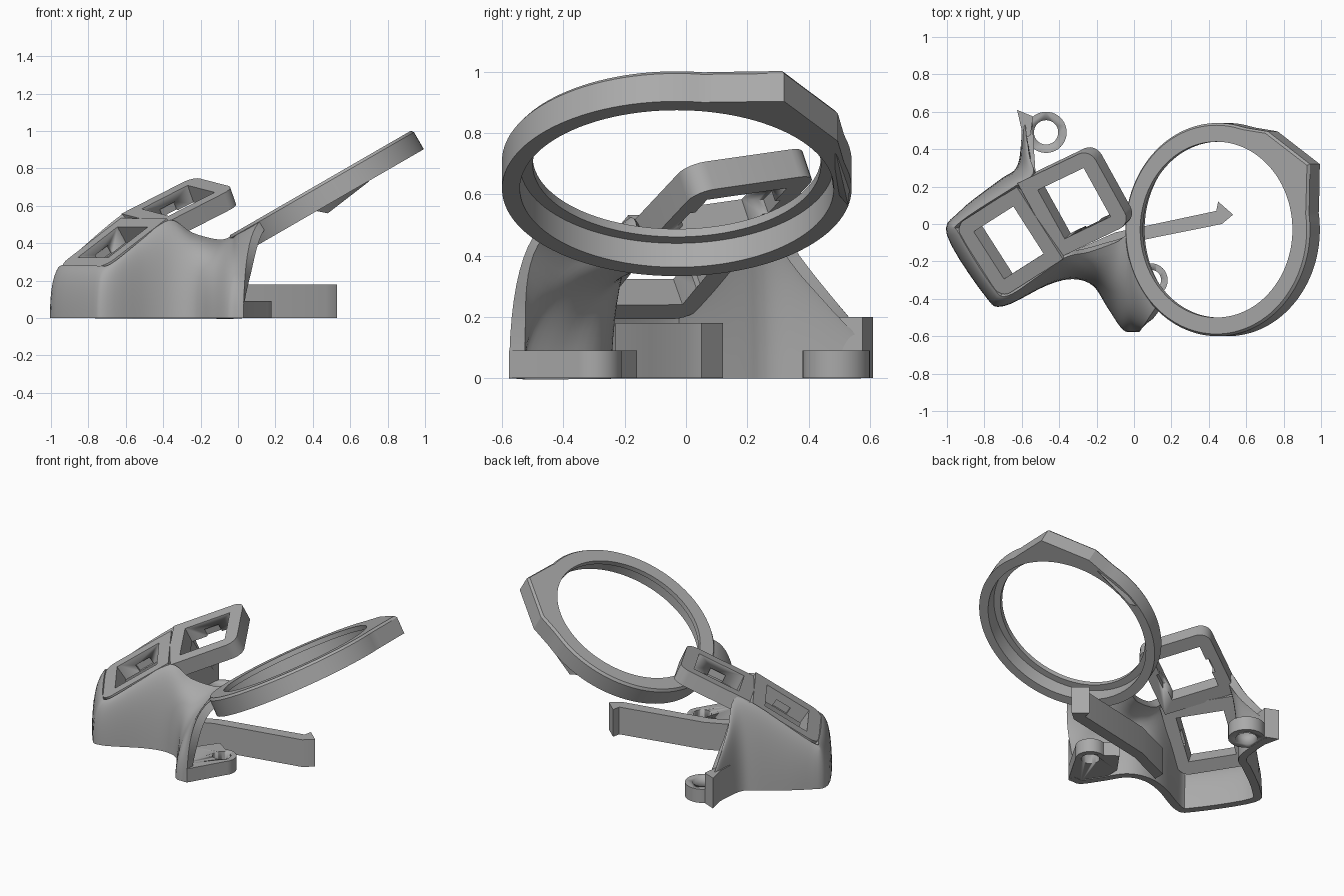
import bpy, bmesh, math
from mathutils import Vector, Matrix

if "Cube" in bpy.data.objects:
    bpy.data.objects.remove(bpy.data.objects["Cube"], do_unlink=True)

grey = bpy.data.materials.new("matte grey")
grey.use_nodes = True
grey.diffuse_color = (0.4, 0.4, 0.4, 1)
grey.node_tree.nodes["Principled BSDF"].inputs["Base Color"].default_value = (0.4, 0.4, 0.4, 1)


def finish(name, bm, matrix=Matrix(), fix=True, angle=30):
    if fix:
        bmesh.ops.recalc_face_normals(bm, faces=bm.faces)
    bm.transform(matrix)
    mesh = bpy.data.meshes.new(name)
    bm.to_mesh(mesh)
    bm.free()
    mesh.materials.append(grey)
    ob = bpy.data.objects.new(name, mesh)
    bpy.context.collection.objects.link(ob)
    bpy.ops.object.select_all(action="DESELECT")
    bpy.context.view_layer.objects.active = ob
    ob.select_set(True)
    bpy.ops.object.shade_smooth_by_angle(angle=math.radians(angle))
    return ob


def apply_modifiers(ob):
    bpy.ops.object.select_all(action="DESELECT")
    bpy.context.view_layer.objects.active = ob
    ob.select_set(True)
    for m in list(ob.modifiers):
        bpy.ops.object.modifier_apply(modifier=m.name)


def cut(ob, cutters):
    for c in cutters:
        m = ob.modifiers.new("cut", "BOOLEAN")
        m.operation, m.object, m.solver = "DIFFERENCE", c, "EXACT"
    apply_modifiers(ob)
    for c in cutters:
        bpy.data.objects.remove(c, do_unlink=True)


def box(name, size, matrix, round_side=0):
    bm = bmesh.new()
    bmesh.ops.create_cube(bm, size=1)
    bm.transform(Matrix.Diagonal((*size, 1)))
    if round_side:
        edges = [e for e in bm.edges if all(v.co.x * round_side > 0 for v in e.verts)
                 and abs(e.verts[0].co.z - e.verts[1].co.z) > 0.01]
        bmesh.ops.bevel(bm, geom=edges, offset=0.07, segments=6, profile=0.5, affect="EDGES")
    return finish(name, bm, matrix)


def prism(name, points, height):
    bm = bmesh.new()
    face = bm.faces.new([bm.verts.new((x, y, 0)) for x, y in points])
    top = bmesh.ops.extrude_face_region(bm, geom=[face])["geom"]
    bmesh.ops.translate(bm, vec=(0, 0, height), verts=[v for v in top if isinstance(v, bmesh.types.BMVert)])
    return finish(name, bm)


def disc(x, y, r, start=0, end=360, n=40):
    full = end - start == 360
    steps = n if full else n + 1
    return [(x + r * math.cos(math.radians(start + (end - start) * i / n)),
             y + r * math.sin(math.radians(start + (end - start) * i / n))) for i in range(steps)]


def drill(ob, x, y, r):
    tool = prism("drill", disc(x, y, r), 1)
    tool.location.z = -0.5
    bpy.context.view_layer.update()
    cut(ob, [tool])


# Two tilted switch plates with square openings and clip notches
def plate(name, centre, uphill, across, round_side):
    u = Vector(uphill).normalized()
    n = u.cross(Vector(across)).normalized()
    w = n.cross(u)
    frame = Matrix.Translation(centre) @ Matrix((u, w, n)).transposed().to_4x4()
    at = lambda x, y, z: frame @ Matrix.Translation((x, y, z))
    ob = box(name, (0.47, 0.46, 0.1), at(0, 0, -0.05), round_side)
    cut(ob, [box("opening", (0.3, 0.3, 0.4), frame),
             box("notch", (0.1, 0.34, 0.05), at(0, 0, -0.075))])


plate("lower_switch_plate", (-0.67, -0.10, 0.405), (0.22, 0.14, 0.17), (-0.165, 0.255, 0), -1)
plate("upper_switch_plate", (-0.32, 0.11, 0.628), (0.25, 0.12, 0.128), (-0.155, 0.25, 0.03), 1)

# Tilted ring with a stepped bore and an angular pad on its outer rim
R = 0.57
pad = [(0.565, 0.12), (0.57, 0.35), (0.31, 0.525), (0.0, 0.57)]


def rim(a):
    d = Vector((math.cos(a), math.sin(a)))
    for p, q in zip(pad, pad[1:]):
        if math.atan2(p[1], p[0]) <= a <= math.atan2(q[1], q[0]):
            e = Vector(q) - Vector(p)
            return max(R, Vector(p).cross(e) / d.cross(e))
    return R


angles = sorted([math.tau * i / 120 for i in range(120)] + [math.atan2(p[1], p[0]) + 1e-4 for p in pad[1:3]])
bm = bmesh.new()
loops = []
for radius, z in ((None, -0.06), (None, 0.045), (-0.012, 0.06), (0.47, 0.06), (0.47, 0.03), (0.512, 0.03), (0.512, -0.06)):
    loop = []
    for a in angles:
        r = rim(a) if radius is None else rim(a) + radius if radius < 0 else radius
        loop.append(bm.verts.new((r * math.cos(a), r * math.sin(a), z)))
    loops.append(loop)
for A, B in zip(loops, loops[1:] + loops[:1]):
    for i in range(len(A)):
        k = (i + 1) % len(A)
        bm.faces.new((A[i], A[k], B[k], B[i]))
finish("ring", bm, Matrix.Translation((0.47, -0.03, 0.67)) @ Matrix.Rotation(math.radians(-30), 4, "Y"), angle=25)

# Small wedge below the ring's back rim
bm = bmesh.new()
for p in ((0.38, 0.52, 0.58), (0.48, 0.53, 0.56), (0.7, 0.49, 0.73), (0.45, 0.48, 0.62), (0.5, 0.535, 0.65), (0.7, 0.46, 0.76)):
    bm.verts.new(p)
bmesh.ops.convex_hull(bm, input=bm.verts)
finish("rim_wedge", bm)

# Flowing skirt: stations of base x, y, then top x, y, z, then share of the wall standing upright
stations = [
    (-0.60, 0.57, -0.58, 0.53, 0.20, 0.1),
    (-0.605, 0.42, -0.56, 0.37, 0.40, 0.1),
    (-0.63, 0.30, -0.54, 0.27, 0.57, 0.1),
    (-0.72, 0.235, -0.64, 0.20, 0.54, 0.1),
    (-0.93, 0.07, -0.93, 0.01, 0.29, 0),
    (-1.0, -0.06, -0.93, -0.06, 0.285, 0),
    (-0.80, -0.38, -0.76, -0.33, 0.28, 0),
    (-0.70, -0.44, -0.68, -0.385, 0.29, 0),
    (-0.47, -0.33, -0.52, -0.285, 0.415, 0.1),
    (-0.33, -0.295, -0.37, -0.18, 0.525, 0.15),
    (-0.22, -0.33, -0.24, -0.15, 0.455, 0.1),
    (-0.14, -0.45, -0.10, -0.10, 0.42, 0.1),
    (-0.06, -0.565, -0.03, -0.07, 0.44, 0.03),
    (0.0, -0.577, 0.0, -0.25, 0.455, 0),
    (0.03, -0.577, 0.12, -0.44, 0.52, 0)]


def spline(rows, steps=5):
    rows = [Vector(r) for r in rows]
    out = []
    for i in range(len(rows) - 1):
        a, b, c, d = rows[max(i - 1, 0)], rows[i], rows[i + 1], rows[min(i + 2, len(rows) - 1)]
        for s in range(steps):
            t = s / steps
            out.append(b + (c - a) * t / 2 + (a * 2 - b * 5 + c * 4 - d) * t * t / 2
                       + (b * 3 - a - c * 3 + d) * t ** 3 / 2)
    return out + [rows[-1]]


bm = bmesh.new()
columns = []
for bx, by, tx, ty, tz, lean in spline(stations):
    base, top = Vector((bx, by, 0)), Vector((tx, ty, tz))
    bend = base.lerp(top, lean)
    bend.z = tz * 0.85
    columns.append([bm.verts.new(base * (1 - t) ** 2 + bend * 2 * t * (1 - t) + top * t * t)
                    for t in (j / 12 for j in range(13))])
for A, B in zip(columns, columns[1:]):
    for j in range(12):
        bm.faces.new((A[j], B[j], B[j + 1], A[j + 1]))
skirt = finish("skirt", bm, fix=False)
thick = skirt.modifiers.new("wall", "SOLIDIFY")
thick.thickness, thick.offset = 0.05, -1
apply_modifiers(skirt)
bpy.ops.object.shade_smooth_by_angle(angle=math.radians(35))

# Screw tabs, corner fin and the straight arm with its hooked end
front_tab = prism("front_screw_tab", [(-0.05, -0.56), (0.03, -0.577)] + disc(0.09, -0.3, 0.09, -40, 110, 16)
                  + [(-0.02, -0.16), (-0.12, -0.3), (-0.12, -0.42)], 0.09)
drill(front_tab, 0.09, -0.3, 0.055)
back_tab = prism("back_screw_tab", disc(-0.47, 0.49, 0.11), 0.09)
drill(back_tab, -0.47, 0.49, 0.065)
prism("corner_fin", [(-0.625, 0.61), (-0.54, 0.575), (-0.56, 0.42), (-0.605, 0.4), (-0.6, 0.5)], 0.2)
prism("arm", [(-0.36, -0.23), (-0.1, -0.115), (0.47, 0.0), (0.53, 0.05), (0.45, 0.12),
              (0.44, 0.07), (-0.1, -0.045), (-0.36, -0.16)], 0.18)
